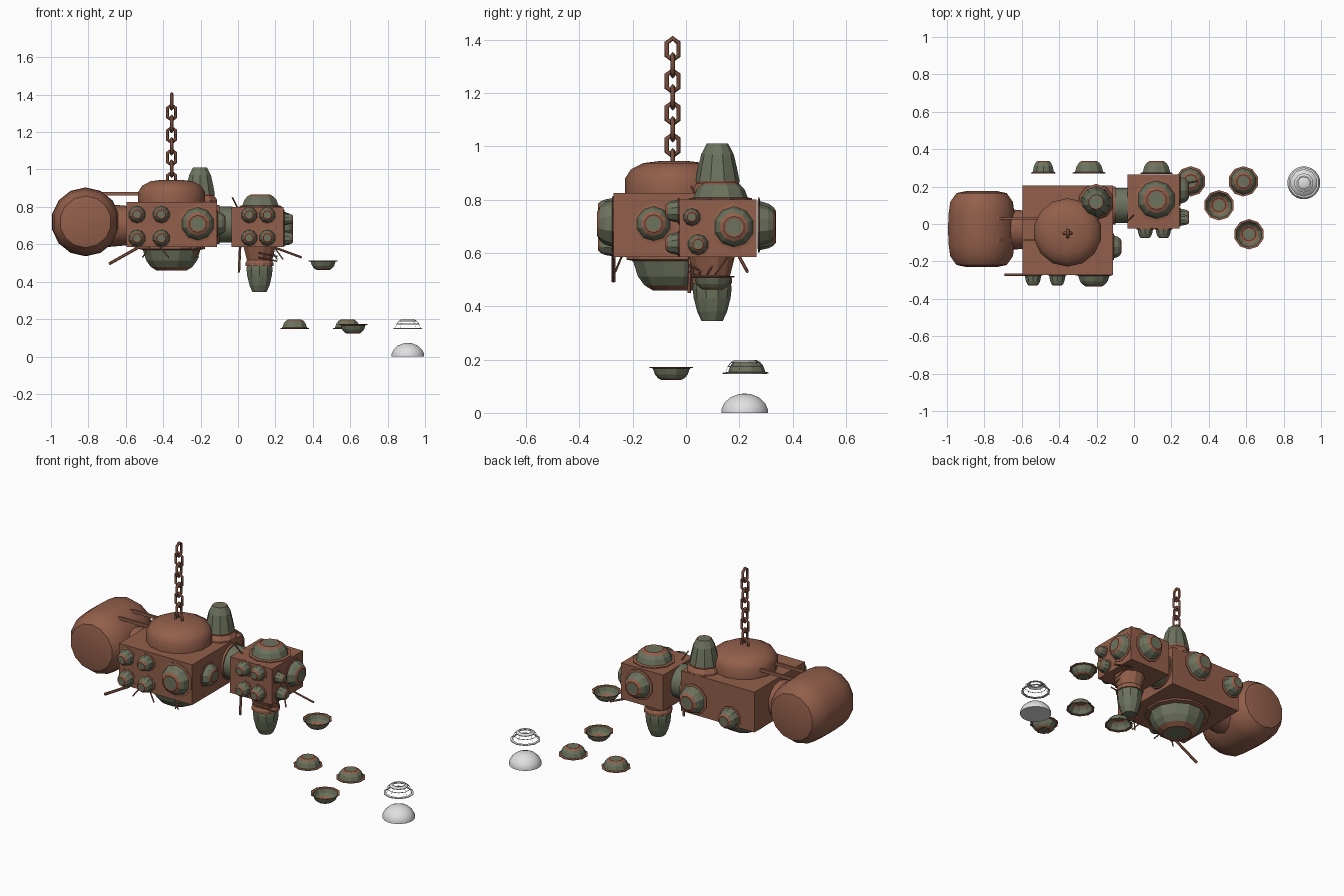
import bpy, bmesh, math
from mathutils import Vector, Matrix

if "Cube" in bpy.data.objects:
    bpy.data.objects.remove(bpy.data.objects["Cube"])


def mat(name, c):
    m = bpy.data.materials.new(name)
    m.diffuse_color = (*c, 1)
    m.use_nodes = True
    m.node_tree.nodes["Principled BSDF"].inputs["Base Color"].default_value = m.diffuse_color
    return m


COPPER = mat("copper", (0.29, 0.115, 0.07))
GREEN = mat("grey_green", (0.15, 0.17, 0.11))
DARK = mat("dark_copper", (0.19, 0.075, 0.048))
GREY = mat("light_grey", (0.75, 0.75, 0.75))


def finish(name, bm, mats, loc=(0, 0, 0), axis=(0, 0, 1), smooth=None):
    bmesh.ops.recalc_face_normals(bm, faces=bm.faces)
    me = bpy.data.meshes.new(name)
    bm.to_mesh(me)
    bm.free()
    ob = bpy.data.objects.new(name, me)
    bpy.context.collection.objects.link(ob)
    for m in mats:
        me.materials.append(m)
    rot = Vector(axis).to_track_quat('Z', 'Y').to_matrix().to_4x4()
    ob.matrix_world = Matrix.Translation(loc) @ rot
    if smooth:
        bpy.context.view_layer.objects.active = ob
        ob.select_set(True)
        bpy.ops.object.shade_smooth_by_angle(angle=math.radians(smooth))
        ob.select_set(False)
    return ob


def rings(bm, profile, n):
    """Turned shell; returns one list of faces per tier."""
    rows = [[bm.verts.new((r * math.cos(2 * math.pi * (i + .5) / n),
                           r * math.sin(2 * math.pi * (i + .5) / n), z))
             for i in range(n)] for r, z in profile]
    return [[bm.faces.new((a[i], a[(i + 1) % n], b[(i + 1) % n], b[i]))
             for i in range(n)] for a, b in zip(rows, rows[1:])], rows


def lathe(name, profile, n, mats, loc, axis=(0, 0, 1), smooth=None, bottom=True):
    bm = bmesh.new()
    _, rows = rings(bm, profile, n)
    bm.faces.new(rows[-1])
    if bottom:
        bm.faces.new(rows[0][::-1])
    return finish(name, bm, mats, loc, axis, smooth)


def paneled(name, profile, panel_tiers, loc, axis, edge, n=10, mats=(COPPER, GREEN), frame=False):
    """Ribbed shell: each face of the panel tiers is inset and the inset turned green."""
    bm = bmesh.new()
    tiers, rows = rings(bm, profile, n)
    cap = bm.faces.new(rows[-1])
    panels = [f for t in panel_tiers for f in tiers[t]]
    bmesh.ops.inset_individual(bm, faces=panels, thickness=edge, depth=-edge * .2)
    bmesh.ops.inset_individual(bm, faces=[cap], thickness=edge * 1.3, depth=-edge * .2)
    panels.append(cap)
    if frame:
        bmesh.ops.delete(bm, geom=panels, context='FACES')
    else:
        for f in panels:
            f.material_index = 1
    ob = finish(name, bm, mats, loc, axis)
    if frame:
        s = ob.modifiers.new("thickness", 'SOLIDIFY')
        s.thickness = 0.004
    return ob


def turret(name, loc, axis, r, h=None, **kw):
    h = h or r * .65
    prof = [(r, 0), (r, h * .08), (r * .86, h * .12), (r * .76, h * .58),
            (r * .62, h * .85), (r * .45, h)]
    return paneled(name, prof, (2, 3), loc, axis, r * .065, **kw)


def box(name, lo, hi):
    bm = bmesh.new()
    bmesh.ops.create_cube(bm, size=1)
    lo, hi = Vector(lo), Vector(hi)
    bmesh.ops.scale(bm, vec=hi - lo, verts=bm.verts)
    return finish(name, bm, [COPPER], (lo + hi) / 2)


def rod(name, a, b, r=.006, m=COPPER):
    a, b = Vector(a), Vector(b)
    return lathe(name, [(r, 0), (r, (b - a).length)], 6, [m], a, b - a)


# hull and head boxes with the green neck between them
box("hull", (-.595, -.272, .585), (-.112, .205, .825))
box("head", (-.035, -.025, .585), (.243, .265, .80))
lathe("neck", [(.096, 0), (.096, .09)], 14, [GREEN], (-.12, .1, .705), (1, 0, 0), 40)
lathe("neck_collar", [(.104, 0), (.104, .014)], 14, [COPPER], (-.113, .1, .705), (1, 0, 0), 40)

# rear drum with its mount and two tie bars
half = [(.085, .203), (.138, .192), (.172, .145), (.181, .08)]
lathe("rear_drum", [(r, -z) for r, z in half] + [(.184, 0)] + half[::-1], 14, [COPPER],
      (-.815, -.027, .72), (0, 1, 0), 35)
lathe("drum_mount", [(.115, 0), (.105, .11)], 14, [COPPER], (-.70, -.03, .70), (1, 0, 0), 40)
for y in (.03, -.085):
    box("tie_bar", (-.735, y - .006, .862), (-.50, y + .006, .88))

# roof dome and belly turret
lathe("roof_dome", [(.183, 0), (.183, .055), (.162, .088), (.115, .112), (.05, .12)], 14,
      [COPPER], (-.355, -.045, .825), smooth=35)
turret("belly_turret", (-.355, -.045, .585), (0, 0, -1), .185, .125, n=12)

# tall turrets above the hull and below the head
paneled("upper_tall_turret", [(.096, 0), (.096, .012), (.08, .035), (.083, .045), (.074, .09),
        (.061, .145), (.04, .185)], (3, 4, 5), (-.203, .118, .825), (0, 0, 1), .005)
lathe("lower_collar", [(.088, 0), (.07, .07), (.078, .085), (.078, .10)], 12, [COPPER],
      (.115, .098, .585), (0, 0, -1))
paneled("lower_tall_turret", [(.07, .09), (.073, .12), (.069, .155), (.056, .205), (.04, .24)],
        (0, 1, 2, 3), (.115, .098, .585), (0, 0, -1), .005)

# hull turrets
for x in (-.54, -.41):
    for z in (.76, .633):
        turret("hull_small_turret", (x, -.27, z), (0, -1, 0), .053, .06)
turret("hull_front_turret", (-.215, -.27, .71), (0, -1, 0), .102, .063)
turret("hull_side_turret", (-.112, -.122, .71), (1, 0, 0), .075, .045)
for x, z, r in ((-.485, .67, .069), (-.24, .715, .092)):
    turret("hull_back_turret", (x, .27, z), (0, 1, 0), r, .068)

# head turrets
for x in (.06, .157):
    for z in (.757, .635):
        turret("head_small_turret", (x, -.024, z), (0, -1, 0), .05, .052)
turret("head_back_turret", (.12, .268, .705), (0, 1, 0), .09, .068)
turret("head_top_turret", (.12, .13, .80), (0, 0, 1), .118, .066)
for y, z, r in ((.022, .735, .038), (.045, .632, .045), (.18, .698, .088)):
    turret("head_side_turret", (.243, y, z), (1, 0, 0), r, .052)

# guns and aerials
rod("long_gun", (-.53, -.272, .585), (-.69, -.272, .495), .008)
for x, dx in ((-.47, -.04), (-.42, .05), (-.26, .05), (-.2, -.03)):
    rod("hull_aerial", (x, -.24, .59), (x + dx, -.265, .53), .004)
rod("head_post", (.012, .015, .6), (.005, .012, .45), .007)
rod("head_gun", (.19, .2, .585), (.34, .23, .53), .006)
for i in range(4):
    rod("head_aerial", (.10 + .03 * i, .04 + .04 * i, .59), (.15 + .03 * i, .02 + .03 * i, .52), .004)
for z in (.53, .555):
    rod("head_cross_aerial", (.11, .01, z), (.21, .05, z - .02), .004)
rod("neck_aerial", (0, .05, .79), (-.03, .02, .85), .004)

# chain of hexagonal links, alternately turned
cu = bpy.data.curves.new("link_path", 'CURVE')
cu.dimensions = '3D'
cu.bevel_depth = .009
cu.bevel_resolution = 0
sp = cu.splines.new('POLY')
pts = [(0, .041), (.022, .024), (.022, -.024), (0, -.041), (-.022, -.024), (-.022, .024)]
sp.points.add(len(pts) - 1)
for p, (y, z) in zip(sp.points, pts):
    p.co = (0, y, z, 1)
sp.use_cyclic_u = True
path = bpy.data.objects.new("link_path", cu)
bpy.context.collection.objects.link(path)
bpy.context.view_layer.update()
link = bpy.data.meshes.new_from_object(path.evaluated_get(bpy.context.evaluated_depsgraph_get()))
bpy.data.objects.remove(path)
link.materials.clear()
link.materials.append(DARK)
for i in range(8):
    ob = bpy.data.objects.new("chain_link", link)
    bpy.context.collection.objects.link(ob)
    ob.location = (-.355, -.05, 1.364 - .06 * i)
    ob.rotation_euler.z = math.pi / 2 * (i % 2)

# loose turret shells, two upright and two upturned
for x, y, z, s in ((.303, .228, .148, 1), (.585, .228, .148, 1),
                   (.615, -.055, .173, -1), (.455, .1, .513, -1)):
    turret("loose_turret", (x, y, z), (0, 0, s), .081, .05)

# grey frame and its grey dome
turret("grey_frame", (.908, .22, .146), (0, 0, 1), .083, .052, mats=(GREY,), frame=True)
lathe("grey_dome", [(.088, 0), (.088, .014), (.078, .036), (.055, .058), (.025, .07), (.008, .072)],
      20, [GREY], (.908, .22, 0), smooth=40)
